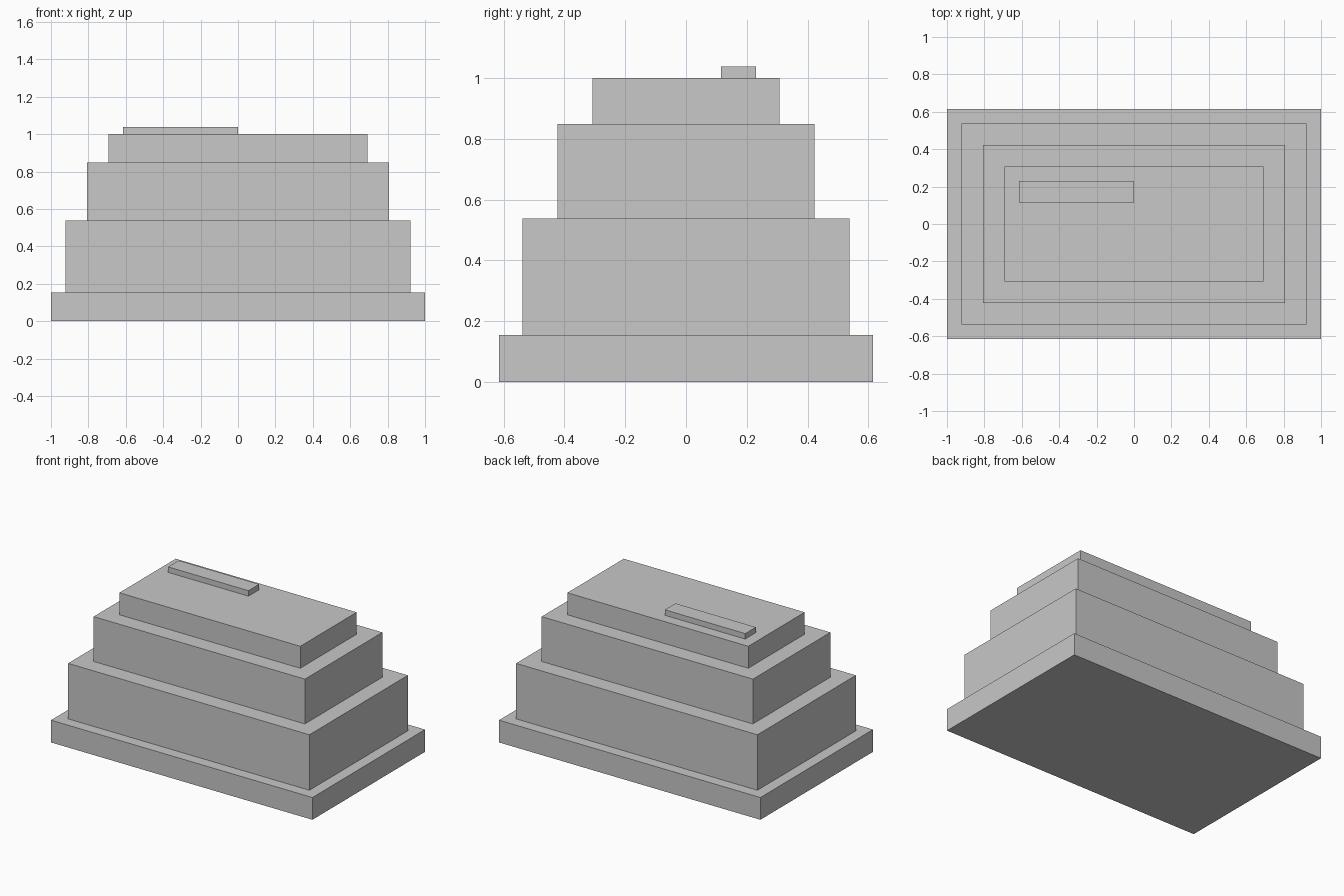
import bpy

if "Cube" in bpy.data.objects:
    bpy.data.objects.remove(bpy.data.objects["Cube"])

# One plain light grey for the whole model
grey = bpy.data.materials.new("light grey")
grey.diffuse_color = (0.58, 0.58, 0.58, 1.0)
grey.use_nodes = True
grey.node_tree.nodes["Principled BSDF"].inputs["Base Color"].default_value = grey.diffuse_color


def box(name, x0, x1, y0, y1, z0, z1):
    """Flat-faced box spanning the given extents."""
    bpy.ops.mesh.primitive_cube_add(
        size=1, location=((x0 + x1) / 2, (y0 + y1) / 2, (z0 + z1) / 2))
    ob = bpy.context.object
    ob.name = name
    ob.scale = (x1 - x0, y1 - y0, z1 - z0)
    bpy.ops.object.transform_apply(location=False, rotation=False, scale=True)
    ob.data.materials.append(grey)
    return ob


# Stepped tiers: name, half width, half depth, top height
tiers = [
    ("base_step", 1.0, 0.615, 0.154),
    ("lower_tier", 0.923, 0.538, 0.538),
    ("middle_tier", 0.808, 0.423, 0.848),
    ("top_tier", 0.692, 0.308, 1.0),
]
bottom = 0.0
for name, hx, hy, top in tiers:
    box(name, -hx, hx, -hy, hy, bottom, top)
    bottom = top

# Raised bar on the roof
box("roof_bar", -0.615, 0.0, 0.115, 0.231, 1.0, 1.038)
